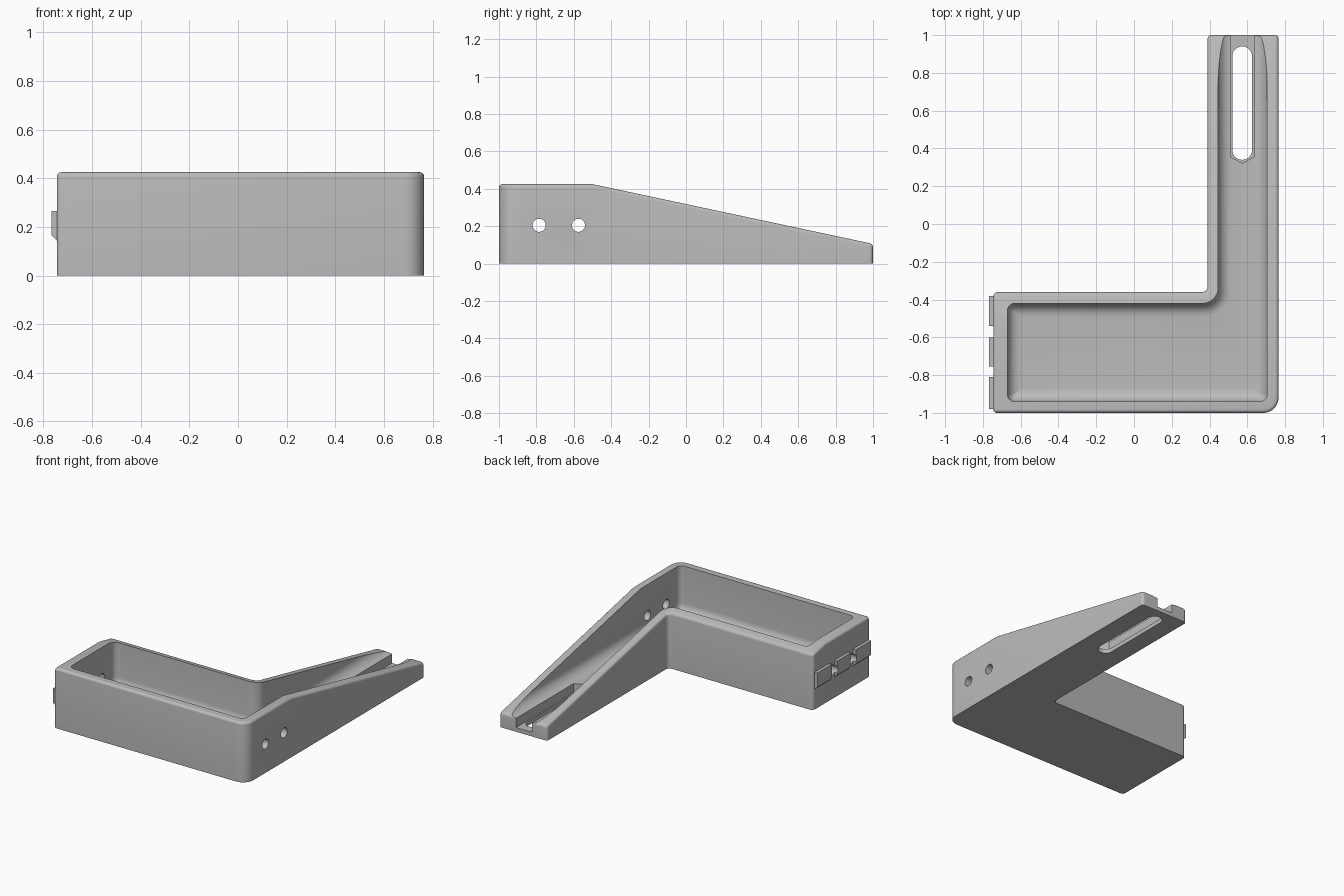
import bpy, bmesh, math
from mathutils import Vector

cube = bpy.data.objects.get("Cube")
if cube:
    bpy.data.objects.remove(cube)

TOP, SLOPE, BEND = 0.425, 0.213, -0.5
FLOOR, FILLET, RIM = 0.095, 0.07, 0.018

grey = bpy.data.materials.new("plain grey")
grey.use_nodes = True
COLOUR = (0.5, 0.5, 0.5, 1)
grey.diffuse_color = COLOUR
grey.node_tree.nodes["Principled BSDF"].inputs["Base Color"].default_value = COLOUR


def rounded(corners, radii, inset=0.0, steps=8):
    """Counter-clockwise outline with rounded corners, moved inward by inset."""
    pts, n = [], len(corners)
    for i, r in enumerate(radii):
        p = Vector(corners[i])
        a = (p - Vector(corners[i - 1])).normalized()
        b = (Vector(corners[(i + 1) % n]) - p).normalized()
        q = p + inset * (Vector((-a.y, a.x)) + Vector((-b.y, b.x)))
        convex = a.x * b.y - a.y * b.x > 0
        rad = max(r - inset if convex else r + inset, 0.004)
        centre = q + (b - a) * rad
        for k in range(steps + 1):
            t = math.pi / 2 * k / steps
            pts.append(centre + (a * math.sin(t) - b * math.cos(t)) * rad)
    return pts


def loft(rings):
    """Closed solid through (outline, height) rings from bottom to top."""
    bm = bmesh.new()
    loops = [[bm.verts.new((p[0], p[1], z)) for p in pts] for pts, z in rings]
    for low, high in zip(loops, loops[1:]):
        for i in range(len(low)):
            bm.faces.new((low[i - 1], low[i], high[i], high[i - 1]))
    bm.faces.new(loops[0][::-1])
    bm.faces.new(loops[-1])
    bmesh.ops.recalc_face_normals(bm, faces=bm.faces)
    return bm


def make(name, bm):
    mesh = bpy.data.meshes.new(name)
    bm.to_mesh(mesh)
    bm.free()
    mesh.materials.append(grey)
    obj = bpy.data.objects.new(name, mesh)
    bpy.context.collection.objects.link(obj)
    return obj


def cut(obj, cutters):
    bpy.context.view_layer.objects.active = obj
    for c in cutters:
        mod = obj.modifiers.new(c.name, "BOOLEAN")
        mod.operation, mod.solver, mod.object = "DIFFERENCE", "EXACT", c
        bpy.ops.object.modifier_apply(modifier=mod.name)


def smooth(obj):
    bpy.ops.object.select_all(action="DESELECT")
    obj.select_set(True)
    bpy.context.view_layer.objects.active = obj
    bpy.ops.object.shade_smooth_by_angle(angle=math.radians(30))


def l_shape(x0, x1, xa, y0, ya, y1):
    return [(x0, y0), (x1, y0), (x1, y1), (xa, y1), (xa, ya), (x0, ya)]


# Body: L-shaped block with a rounded top rim
outer = l_shape(-0.745, 0.765, 0.39, -1, -0.36, 1)
radii = [0.02, 0.08, 0.02, 0.02, 0.03, 0.025]
rings = [(rounded(outer, radii), 0)]
for k in range(6):
    t = math.pi / 2 * k / 5
    rings.append((rounded(outer, radii, RIM * (1 - math.cos(t))),
                  TOP - RIM * (1 - math.sin(t))))
bm = loft(rings)

# Lower the top along the arm so that it tapers to the back
bmesh.ops.bisect_plane(bm, geom=bm.verts[:] + bm.edges[:] + bm.faces[:],
                       plane_co=(0, BEND, 0), plane_no=(0, 1, 0))
for v in bm.verts:
    if v.co.z > 0.2 and v.co.y > BEND:
        v.co.z -= SLOPE * (v.co.y - BEND)
body = make("tray_body", bm)

# Pocket with a filleted floor, open at the back end
inner = l_shape(-0.67, 0.705, 0.445, -0.94, -0.42, 1.2)
inner_radii = [0.04, 0.04, 0.04, 0.04, 0.08, 0.04]
rings = []
for k in range(9):
    t = math.pi / 2 * k / 8
    rings.append((rounded(inner, inner_radii, FILLET * (1 - math.sin(t))),
                  FLOOR + FILLET * (1 - math.cos(t))))
rings.append((rounded(inner, inner_radii), 0.6))
pocket = make("pocket_cutter", loft(rings))

# Channel with a pointed end, and the long slot through its floor
SLOT_X, HALF, SLOT_R = 0.573, 0.062, 0.052
outline = [(SLOT_X - HALF, 1.1), (SLOT_X - HALF, 0.355), (SLOT_X, 0.322),
           (SLOT_X + HALF, 0.355), (SLOT_X + HALF, 1.1)]
channel = make("channel_cutter", loft([(outline, 0.03), (outline, 0.5)]))
box = [(SLOT_X - SLOT_R, 0.34), (SLOT_X + SLOT_R, 0.34),
       (SLOT_X + SLOT_R, 0.94), (SLOT_X - SLOT_R, 0.94)]
outline = rounded(box, [SLOT_R - 0.001] * 4, 0, 10)
slot = make("slot_cutter", loft([(outline, -0.1), (outline, 0.5)]))

# Two cross holes through both side walls
holes = []
for y in (-0.785, -0.575):
    bpy.ops.mesh.primitive_cylinder_add(vertices=32, radius=0.035, depth=2,
                                        location=(0, y, 0.205),
                                        rotation=(0, math.pi / 2, 0))
    hole = bpy.context.object
    hole.name = "hole_cutter"
    hole.data.materials.append(grey)
    holes.append(hole)

cut(body, [pocket, channel, slot] + holes)
smooth(body)

# Tabs on the end wall, chamfered underneath and scalloped by the holes
for i, (y0, y1) in enumerate([(-0.98, -0.81), (-0.755, -0.6), (-0.54, -0.38)]):
    bm = bmesh.new()
    side = [(-0.74, 0.145), (-0.745, 0.145), (-0.767, 0.165),
            (-0.767, 0.265), (-0.74, 0.265)]
    face = bm.faces.new([bm.verts.new((x, y0, z)) for x, z in side])
    new = bmesh.ops.extrude_face_region(bm, geom=[face])["geom"]
    bmesh.ops.translate(bm, vec=(0, y1 - y0, 0),
                        verts=[g for g in new if isinstance(g, bmesh.types.BMVert)])
    bmesh.ops.recalc_face_normals(bm, faces=bm.faces)
    tab = make(f"end_tab_{i + 1}", bm)
    cut(tab, holes)
    smooth(tab)

for helper in [pocket, channel, slot] + holes:
    bpy.data.objects.remove(helper)
